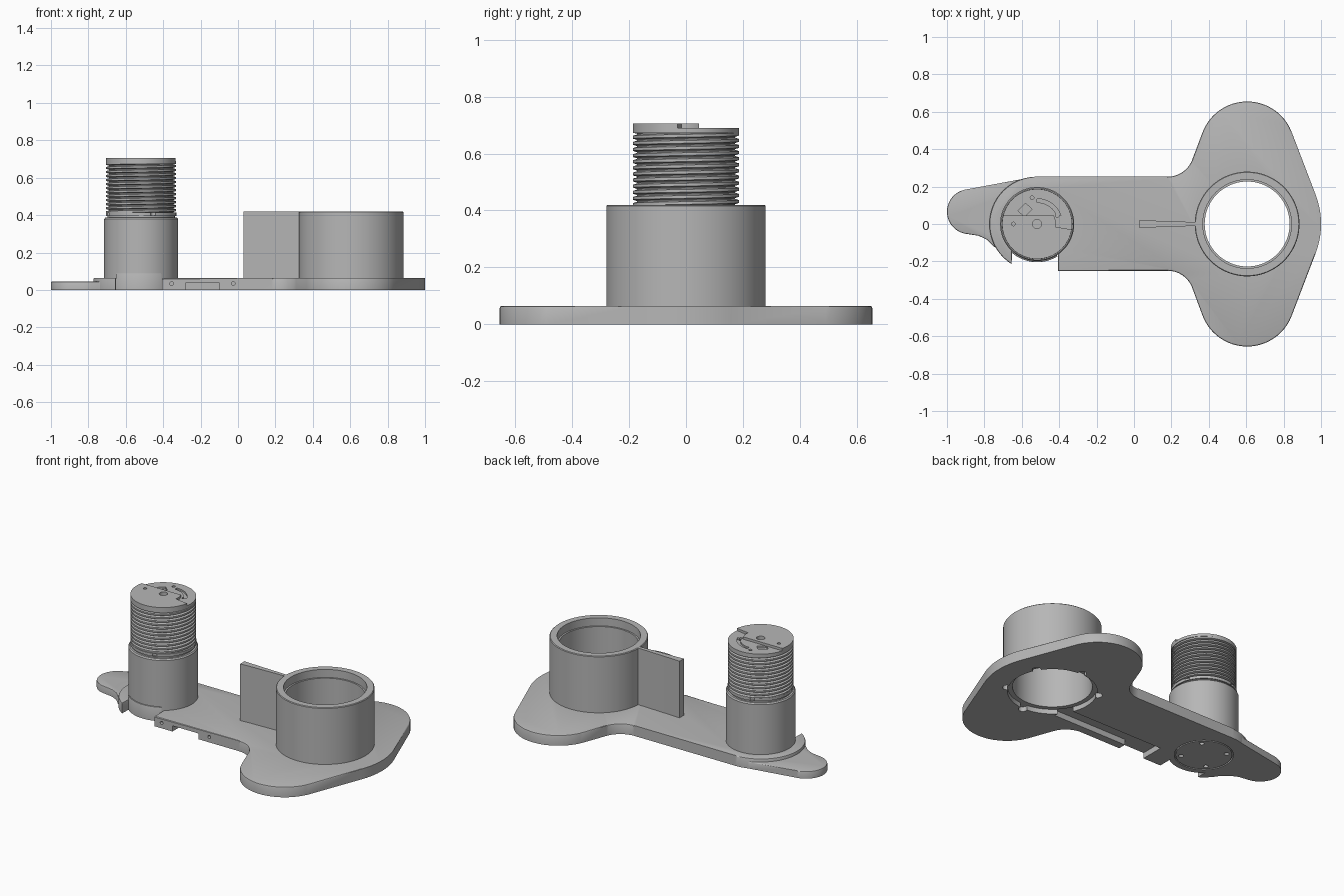
import bpy, bmesh
from math import sin, cos, pi, radians

cube = bpy.data.objects.get("Cube")
if cube:
    bpy.data.objects.remove(cube)

GREY = (0.47, 0.47, 0.47, 1)
grey = bpy.data.materials.new("plain_grey")
grey.use_nodes = True
grey.diffuse_color = GREY
grey.node_tree.nodes["Principled BSDF"].inputs["Base Color"].default_value = GREY

SX, RX = -0.518, 0.605   # spool axis and ring axis along x


def finish(bm, name):
    bmesh.ops.remove_doubles(bm, verts=bm.verts, dist=1e-5)
    bmesh.ops.recalc_face_normals(bm, faces=bm.faces)
    mesh = bpy.data.meshes.new(name)
    bm.to_mesh(mesh)
    bm.free()
    mesh.materials.append(grey)
    ob = bpy.data.objects.new(name, mesh)
    bpy.context.collection.objects.link(ob)
    return ob


def arc(cx, cy, r, a0, a1, n=24):
    angles = [radians(a0 + (a1 - a0) * i / n) for i in range(n + 1)]
    return [(cx + r * cos(a), cy + r * sin(a)) for a in angles]


def prism(name, outline, z0, z1, bevel=0):
    bm = bmesh.new()
    base = bm.faces.new([bm.verts.new((x, y, z0)) for x, y in outline])
    res = bmesh.ops.extrude_face_region(bm, geom=[base], use_keep_orig=True)
    top = [v for v in res["geom"] if isinstance(v, bmesh.types.BMVert)]
    for v in top:
        v.co.z = z1
    if bevel:
        rim = [e for e in bm.edges if all(abs(v.co.z - z1) < 1e-6 for v in e.verts)]
        bmesh.ops.bevel(bm, geom=rim, offset=bevel, segments=2, profile=0.5,
                        affect="EDGES", clamp_overlap=True)
    return finish(bm, name)


def disc(name, x, y, r, z0, z1, n=48):
    return prism(name, arc(x, y, r, 0, 360, n)[:-1], z0, z1)


def box(name, x0, x1, y0, y1, z0, z1):
    return prism(name, [(x0, y0), (x1, y0), (x1, y1), (x0, y1)], z0, z1)


def lathe(name, cx, profile, closed=False, n=96):
    bm = bmesh.new()
    rings = [[bm.verts.new((cx + r * cos(2 * pi * i / n), r * sin(2 * pi * i / n), z))
              for i in range(n)] for r, z in profile]
    pairs = list(zip(rings, rings[1:]))
    if closed:
        pairs.append((rings[-1], rings[0]))
    else:
        bm.faces.new(rings[0])
        bm.faces.new(rings[-1])
    for a, b in pairs:
        for i in range(n):
            j = (i + 1) % n
            bm.faces.new((a[i], a[j], b[j], b[i]))
    return finish(bm, name)


def cut(ob, *cutters):
    for c in cutters:
        c.hide_render = True
        m = ob.modifiers.new("cut", "BOOLEAN")
        m.operation, m.solver, m.object = "DIFFERENCE", "EXACT", c
        bpy.context.view_layer.objects.active = ob
        bpy.ops.object.modifier_apply(modifier=m.name)
    for c in set(cutters):
        bpy.data.objects.remove(c)


# Base plate: wide end with two lobes, a neck and a curved flange round the spool
outline = (arc(0.56, 0, 0.44, -21, 21) + arc(RX, 0.4, 0.255, 21, 159)
           + arc(0.18, 0.393, 0.14, -21, -90) + arc(-0.52, 0, 0.253, 90, 238, 40)
           + [(-0.652, -0.13), (-0.405, -0.13), (-0.405, -0.25)]
           + arc(0.18, -0.39, 0.14, 90, 21) + arc(RX, -0.4, 0.255, 201, 339))
plate = prism("base_plate", outline, 0, 0.065, 0.008)
cut(plate,
    disc("ring_hole", RX, 0, 0.255, -0.1, 0.2, 96),
    disc("spool_hole", SX, 0, 0.196, -0.1, 0.2, 96),
    box("channel", -0.28, 0.42, -0.2, -0.1, -0.1, 0.036),
    box("channel_mouth", -0.28, -0.1, -0.3, -0.15, -0.1, 0.036))

# Pockets under the ring
for i in range(6):
    a = radians(30 + 60 * i)
    cut(plate, disc("pocket", RX + 0.262 * cos(a), 0.262 * sin(a), 0.026, -0.1, 0.03, 20))

# Screw holes in the front edge
for x in (-0.355, -0.025):
    hole = disc("screw_hole", 0, 0, 0.01, -0.03, 0.03, 16)
    hole.rotation_euler.x = pi / 2
    hole.location = (x, -0.25, 0.034)
    bpy.context.view_layer.update()
    cut(plate, hole)

# Thin end tab
tab = prism("end_tab", [(-0.52, 0.25), (-0.6, 0.24)] + arc(-0.88, 0.066, 0.12, 99, 258)
            + [(-0.83, -0.063), (-0.785, -0.085), (-0.75, -0.12), (-0.7, -0.15), (-0.52, 0)],
            0, 0.045, 0.006)
cut(tab, disc("spool_hole", SX, 0, 0.196, -0.1, 0.2, 96))

# Tall ring with a stepped bore, and the fin beside it
lathe("cup_ring", RX, [(0.28, 0.055), (0.28, 0.416), (0.276, 0.42), (0.237, 0.42),
                       (0.237, 0.37), (0.227, 0.37), (0.227, 0.03), (0.256, 0.03),
                       (0.256, 0.055)], closed=True)
prism("fin", [(0.03, -0.022), (0.07, -0.019), (0.335, -0.01),
              (0.335, 0.01), (0.07, 0.019), (0.03, 0.022)], 0.06, 0.42)

# Spool: drum, collar, core and end disc
spool = lathe("spool_body", SX, [(0.198, 0), (0.198, 0.378), (0.192, 0.386), (0.18, 0.386),
                                 (0.18, 0.396), (0.188, 0.396), (0.188, 0.414), (0.173, 0.414),
                                 (0.173, 0.672), (0.187, 0.672), (0.187, 0.69)])
groove = lathe("groove", SX, [(0.16, -0.05), (0.168, -0.05), (0.168, 0.012), (0.16, 0.012)], True)
cut(spool, groove)
for i in range(4):
    a = radians(45 + 90 * i)
    cut(spool, disc("bottom_hole", SX + 0.13 * cos(a), 0.13 * sin(a), 0.014, -0.05, 0.02, 16))
# Notches in the collar
for i in range(4):
    a = radians(20 + 90 * i)
    cut(spool, disc("collar_notch", SX + 0.195 * cos(a), 0.195 * sin(a), 0.016, 0.397, 0.413, 16))

# Raised part of the top, stepped down at the back and with a curved recess
top = prism("raised_top", arc(SX, 0, 0.187, 166, 374, 64), 0.685, 0.705)
cut(top, prism("recess", arc(SX, 0, 0.25, -9, 60) + arc(SX, 0, 0.1, 60, -9), 0.69, 0.8))
hub = lathe("hub", SX, [(0.024, 0.66), (0.045, 0.66), (0.045, 0.705), (0.024, 0.705)], True, 48)
for part in (spool, top):
    cut(part, disc("axle_hole", SX, 0, 0.04, 0.664, 0.8, 32))
    for x, y in ((-0.645, 0), (-0.545, 0.14), (-0.41, 0.045)):
        cut(part, disc("pin_hole", x, y, 0.01, 0.675, 0.8, 16))
cut(spool, prism("square_pocket", [(-0.62, 0.07), (-0.585, 0.04), (-0.545, 0.08), (-0.58, 0.11)],
                 0.677, 0.8))
cut(spool, prism("curved_slot", arc(SX, 0, 0.135, 20, 90) + arc(SX, 0, 0.115, 90, 20), 0.68, 0.8))

# Helical winding round the core
bm = bmesh.new()
PITCH, Z0, Z1, STEPS = 0.0215, 0.414, 0.674, 64
SECTION = [(0.173, 0), (0.173, 0.15), (0.187, 0.35), (0.187, 0.8), (0.173, 1)]
previous = None
for i in range(STEPS * 13 + 1):
    a, z = 2 * pi * i / STEPS, Z0 - PITCH + PITCH * i / STEPS
    row = [bm.verts.new((SX + r * cos(a), r * sin(a), min(max(z + f * PITCH, Z0), Z1)))
           for r, f in SECTION]
    if previous:
        for k in range(len(SECTION) - 1):
            bm.faces.new((previous[k], row[k], row[k + 1], previous[k + 1]))
    previous = row
bmesh.ops.dissolve_degenerate(bm, dist=1e-6, edges=bm.edges)
finish(bm, "winding")

# Foot showing in the gap of the plate
prism("spool_foot", arc(SX, 0, 0.204, 229, 302) + arc(SX, 0, 0.18, 302, 229), 0, 0.088, 0.004)

# Smooth the round faces, keep the edges sharp
for ob in bpy.context.collection.objects:
    if ob.type == "MESH" and grey.name in ob.data.materials:
        ob.data.shade_smooth()
        ob.data.set_sharp_from_angle(angle=radians(30))
